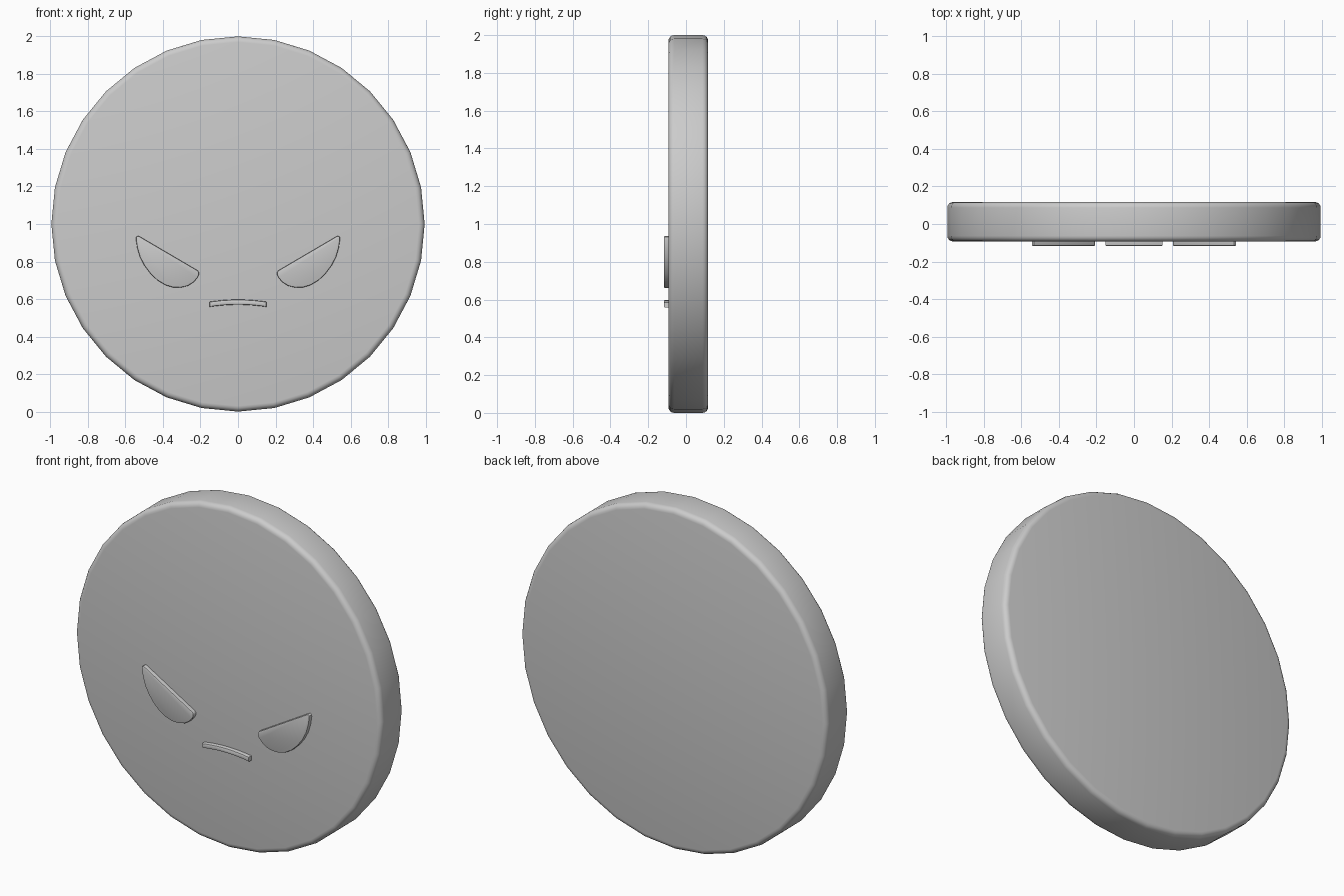
import bpy
import bmesh
import math
from mathutils import Vector

if "Cube" in bpy.data.objects:
    bpy.data.objects.remove(bpy.data.objects["Cube"])


def extrude_outline(name, points, y_front, y_back, bevel, segments):
    """Solid from an (x, z) outline with rounded front and back rims."""
    bm = bmesh.new()
    face = bm.faces.new([bm.verts.new((x, y_front, z)) for x, z in points])
    ext = bmesh.ops.extrude_face_region(bm, geom=[face])
    moved = [g for g in ext["geom"] if isinstance(g, bmesh.types.BMVert)]
    bmesh.ops.translate(bm, verts=moved, vec=Vector((0, y_back - y_front, 0)))
    bmesh.ops.recalc_face_normals(bm, faces=bm.faces)
    rims = [e for e in bm.edges if abs(e.verts[0].co.y - e.verts[1].co.y) < 1e-6]
    bmesh.ops.bevel(bm, geom=rims, offset=bevel, segments=segments,
                    profile=0.5, affect='EDGES', clamp_overlap=True)
    mesh = bpy.data.meshes.new(name)
    bm.to_mesh(mesh)
    bm.free()
    obj = bpy.data.objects.new(name, mesh)
    bpy.context.collection.objects.link(obj)
    for o in bpy.context.selected_objects:
        o.select_set(False)
    obj.select_set(True)
    bpy.context.view_layer.objects.active = obj
    bpy.ops.object.shade_smooth_by_angle(angle=math.radians(40))
    return obj


# Round 32-sided body
SIDES = 32
circle = [(0.995 * math.sin(2 * math.pi * i / SIDES),
           1 + math.cos(2 * math.pi * i / SIDES)) for i in range(SIDES)]
extrude_outline("body_disc", circle, -0.093, 0.117, 0.03, 4)

# Slanted half-moon eyes, mirrored across x
eye = [(0.215, 0.752), (0.522, 0.932), (0.533, 0.937), (0.543, 0.931),
       (0.544, 0.918), (0.537, 0.872), (0.523, 0.825), (0.500, 0.780),
       (0.468, 0.737), (0.430, 0.700), (0.388, 0.675), (0.347, 0.662),
       (0.307, 0.661), (0.268, 0.670), (0.238, 0.689), (0.216, 0.713),
       (0.208, 0.731), (0.208, 0.743)]
for side, sx in (("right", 1), ("left", -1)):
    extrude_outline(f"eye_{side}", [(sx * x, z) for x, z in eye],
                    -0.117, -0.06, 0.006, 2)

# Thin frowning mouth
N = 12
xs = [-0.152 + 0.304 * i / N for i in range(N + 1)]
arc = lambda x, mid: mid - 0.012 * (x / 0.152) ** 2
mouth = [(x, arc(x, 0.597)) for x in xs] + [(x, arc(x, 0.570)) for x in reversed(xs)]
extrude_outline("mouth", mouth, -0.117, -0.06, 0.006, 2)
